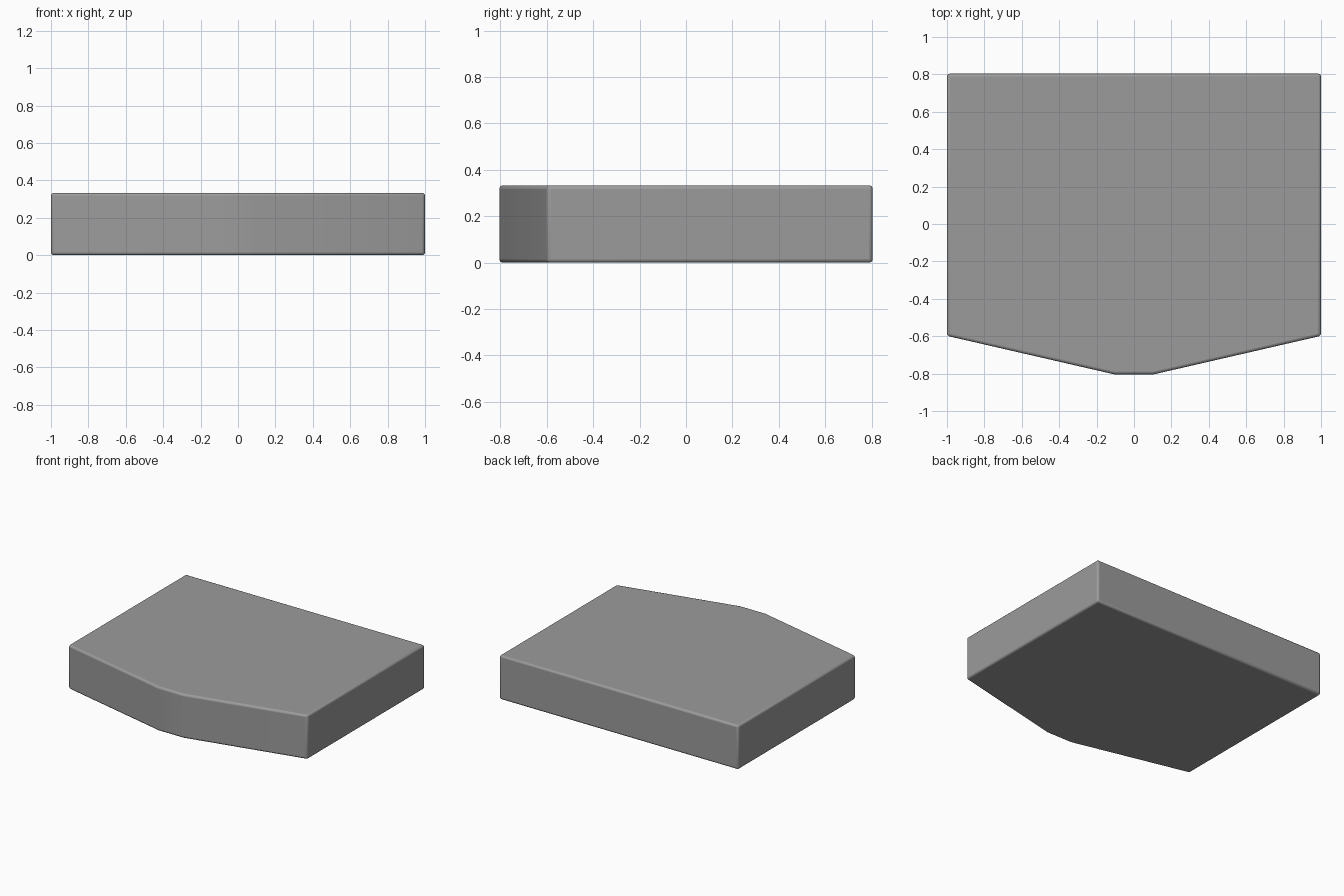
import bpy, bmesh

if "Cube" in bpy.data.objects:
    bpy.data.objects.remove(bpy.data.objects["Cube"])

HEIGHT = 0.333

# Slab outline: straight back and sides, shallow blunt point at the front
outline = [(-1, 0.804), (-1, -0.598), (-0.105, -0.804),
           (0.105, -0.804), (1, -0.598), (1, 0.804)]

bm = bmesh.new()
base = bm.faces.new([bm.verts.new((x, y, 0)) for x, y in outline])
top = bmesh.ops.extrude_face_region(bm, geom=[base])["geom"]
bmesh.ops.translate(bm, vec=(0, 0, HEIGHT),
                    verts=[v for v in top if isinstance(v, bmesh.types.BMVert)])
bmesh.ops.recalc_face_normals(bm, faces=bm.faces)

mesh = bpy.data.meshes.new("pointed_slab")
bm.to_mesh(mesh)
bm.free()
slab = bpy.data.objects.new("pointed_slab", mesh)
bpy.context.collection.objects.link(slab)

# Dark grey material
grey = bpy.data.materials.new("dark_grey")
grey.diffuse_color = (0.33, 0.33, 0.33, 1)
grey.use_nodes = True
grey.node_tree.nodes["Principled BSDF"].inputs["Base Color"].default_value = grey.diffuse_color
mesh.materials.append(grey)

# Small rounded edges
bevel = slab.modifiers.new("rounded_edges", 'BEVEL')
bevel.width = 0.015
bevel.segments = 3
bevel.limit_method = 'ANGLE'
bevel.angle_limit = 0.6

# Smooth shading across the rounded edges
bpy.context.view_layer.objects.active = slab
slab.select_set(True)
bpy.ops.object.shade_smooth_by_angle(angle=0.7)
